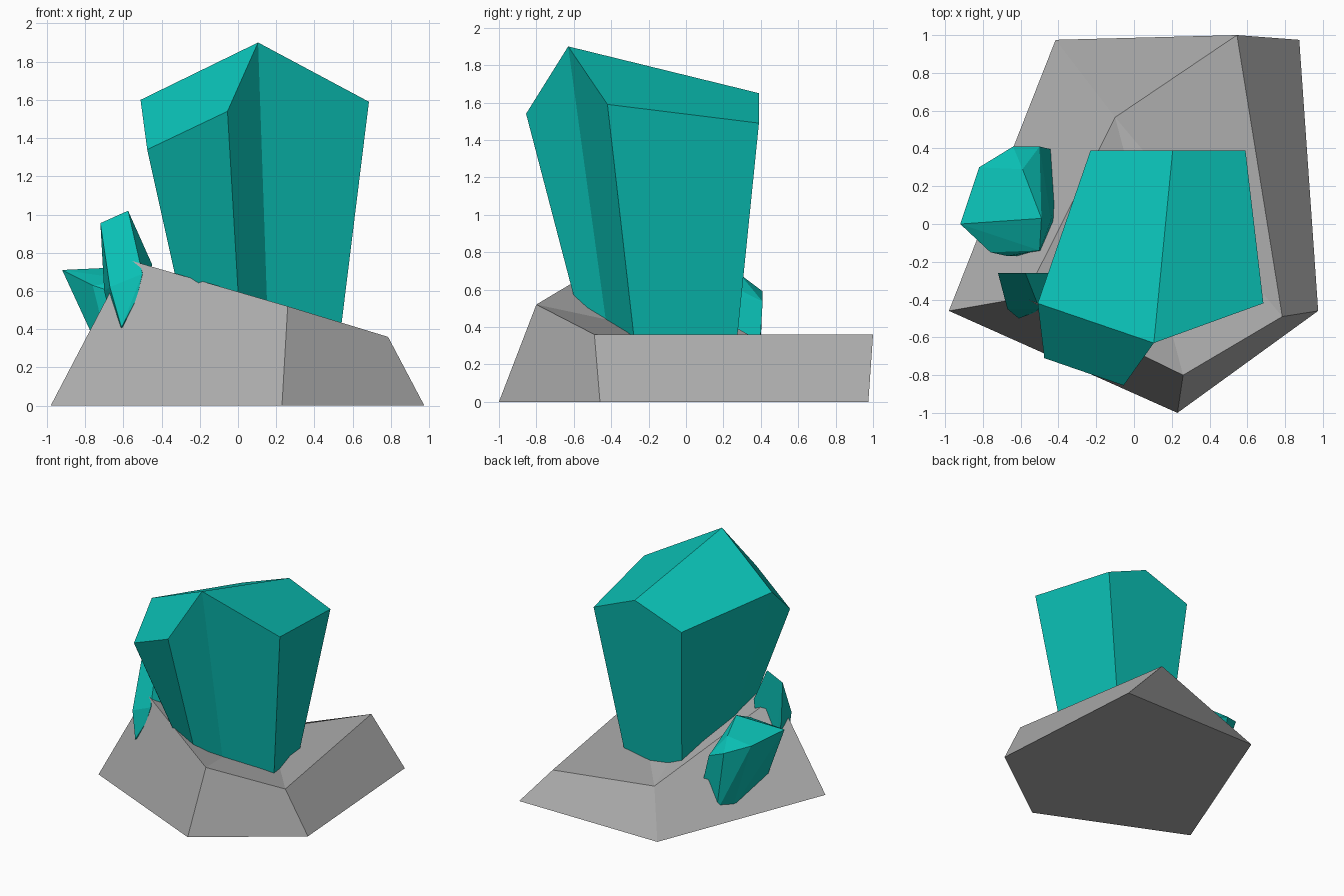
import bpy, bmesh

if "Cube" in bpy.data.objects:
    bpy.data.objects.remove(bpy.data.objects["Cube"])


def material(name, rgb):
    m = bpy.data.materials.new(name)
    m.diffuse_color = (*rgb, 1)
    m.use_nodes = True
    m.node_tree.nodes["Principled BSDF"].inputs["Base Color"].default_value = m.diffuse_color
    return m


teal = material("teal crystal", (0.003, 0.52, 0.455))
grey = material("grey rock", (0.42, 0.42, 0.42))


def add_object(name, bm, mat):
    me = bpy.data.meshes.new(name)
    bm.to_mesh(me)
    bm.free()
    me.materials.append(mat)
    ob = bpy.data.objects.new(name, me)
    bpy.context.collection.objects.link(ob)
    return ob


def solid(name, points, faces, mat):
    """Faceted solid from corner points and outward faces."""
    bm = bmesh.new()
    v = [bm.verts.new(p) for p in points]
    for f in faces:
        bm.faces.new([v[i] for i in f])
    return add_object(name, bm, mat)


def hull(name, points, mat):
    """Faceted convex solid around a few corner points."""
    bm = bmesh.new()
    for p in points:
        bm.verts.new(p)
    bmesh.ops.convex_hull(bm, input=bm.verts)
    bmesh.ops.delete(bm, geom=[v for v in bm.verts if not v.link_faces], context='VERTS')
    bmesh.ops.dissolve_limit(bm, angle_limit=0.08, verts=bm.verts, edges=bm.edges)
    bmesh.ops.recalc_face_normals(bm, faces=bm.faces)
    return add_object(name, bm, mat)


# Rock base: five-sided foot (0-4), sloped five-sided top (5-9) with one low corner
foot = [(-0.98, -0.46, 0), (0.23, -1.0, 0), (0.975, -0.46, 0), (0.875, 0.975, 0), (-0.415, 0.975, 0)]
top = [(-0.58, -0.39, 0.765), (0.26, -0.80, 0.52), (0.785, -0.49, 0.36),
       (0.545, 1.0, 0.36), (-0.10, 0.565, 0.23)]
sides = [(i, i + 1, i + 6, i + 5) for i in range(4)] + [(4, 0, 5, 9)]
solid("rock_base", foot + top,
      sides + [(4, 3, 2, 1, 0), (9, 5, 6), (9, 6, 7), (9, 7, 8)], grey)

# Large crystal: slanted roof with a forward peak (0-7), tapering to its foot (8-14)
crown = [(-0.51, -0.42, 1.60), (-0.475, -0.71, 1.34), (-0.055, -0.855, 1.54),
         (0.105, -0.63, 1.90), (0.685, -0.42, 1.59), (0.59, 0.39, 1.49),
         (0.205, 0.39, 1.65), (-0.23, 0.39, 1.495)]
root = [(-0.19, -0.10), (-0.18, -0.25), (0.035, -0.455), (0.17, -0.37),
        (0.49, -0.24), (0.34, 0.24), (-0.13, 0.24)]
solid("large_crystal", crown + [(x, y, 0.01) for x, y in root],
      [(0, 3, 6, 7), (3, 4, 5, 6), (0, 1, 2, 3)]
      + [(i, i + 8, i + 9, i + 1) for i in range(5)]
      + [(7, 14, 8, 0), (5, 13, 14, 7, 6), tuple(range(14, 7, -1))], teal)

# Small leaning crystal on the left: rim, ridge and narrower foot inside the rock
rim = [(-0.92, 0.0, 0.71), (-0.82, 0.30, 0.66), (-0.64, 0.41, 0.59), (-0.50, 0.41, 0.535),
       (-0.44, 0.02, 0.62), (-0.50, -0.14, 0.65), (-0.67, -0.17, 0.60), (-0.76, -0.15, 0.63)]
ridge = [(-0.49, 0.03, 0.73), (-0.59, 0.29, 0.68)]
lower = [(-0.62, -0.12), (-0.62, 0.27), (-0.555, 0.39), (-0.37, 0.38), (-0.36, 0.0), (-0.42, -0.17)]
hull("leaning_crystal", rim + ridge + [(x, y, 0.06) for x, y in lower], teal)

# Small upright shard on the front left shoulder
hull("front_shard", [
    (-0.72, -0.26, 0.955), (-0.575, -0.26, 1.02), (-0.45, -0.26, 0.74),
    (-0.50, -0.45, 0.69), (-0.53, -0.47, 0.56), (-0.61, -0.50, 0.41),
    (-0.67, -0.45, 0.62), (-0.70, -0.27, 0.60), (-0.64, -0.26, 0.35), (-0.50, -0.26, 0.40)], teal)
